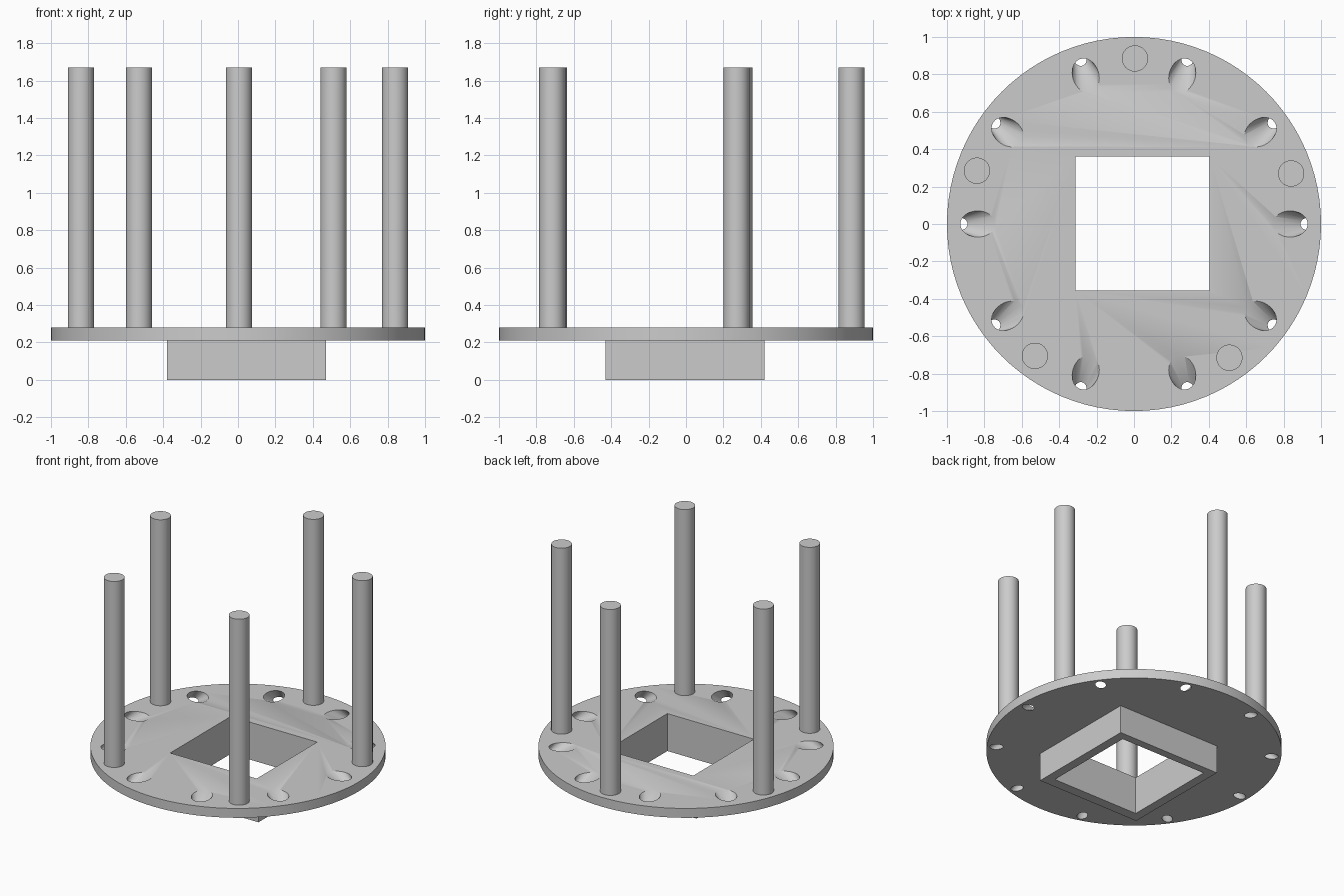
import bpy
import bmesh
from math import cos, sin, pi, radians
from mathutils import Matrix

cube = bpy.data.objects.get("Cube")
if cube:
    bpy.data.objects.remove(cube, do_unlink=True)

# Material
grey = bpy.data.materials.new("plain grey")
grey.use_nodes = True
colour = (0.6, 0.6, 0.6, 1)
grey.diffuse_color = colour
grey.node_tree.nodes["Principled BSDF"].inputs["Base Color"].default_value = colour

PLATE_BOTTOM, PLATE_TOP, POST_TOP = 0.21, 0.28, 1.67


def finish(name, bm):
    bmesh.ops.recalc_face_normals(bm, faces=bm.faces)
    mesh = bpy.data.meshes.new(name)
    bm.to_mesh(mesh)
    bm.free()
    mesh.materials.append(grey)
    obj = bpy.data.objects.new(name, mesh)
    bpy.context.collection.objects.link(obj)
    return obj


def cylinder(name, x, y, radius, z0, z1, sides):
    bm = bmesh.new()
    bmesh.ops.create_cone(bm, cap_ends=True, segments=sides, radius1=radius, radius2=radius,
                          depth=z1 - z0, matrix=Matrix.Translation((x, y, (z0 + z1) / 2)))
    return finish(name, bm)


def box(name, x, y, size, z0, z1):
    bm = bmesh.new()
    place = Matrix.Translation((x, y, (z0 + z1) / 2))
    bmesh.ops.create_cube(bm, size=1, matrix=place @ Matrix.Diagonal((size, size, z1 - z0, 1)))
    return finish(name, bm)


def boolean(target, tool, operation):
    mod = target.modifiers.new("cut", 'BOOLEAN')
    mod.operation, mod.object, mod.solver = operation, tool, 'EXACT'
    bpy.context.view_layer.objects.active = target
    bpy.ops.object.modifier_apply(modifier=mod.name)
    bpy.data.objects.remove(tool, do_unlink=True)


def smooth(obj, angle):
    bpy.ops.object.select_all(action='DESELECT')
    obj.select_set(True)
    bpy.context.view_layer.objects.active = obj
    bpy.ops.object.shade_smooth_by_angle(angle=radians(angle))


def slanted_holes(count, sides=32):
    """Tapered holes that lean outward and narrow towards the underside."""
    bm = bmesh.new()
    for k in range(count):
        turn = Matrix.Rotation(2 * pi * k / count, 4, 'Z')
        rings = []
        for t in (-0.3, 1.3):
            centre, along, across = 0.935 - 0.1 * t, 0.045 + 0.048 * t, 0.035 + 0.035 * t
            z = PLATE_BOTTOM + (PLATE_TOP - PLATE_BOTTOM) * t
            rings.append([bm.verts.new(turn @ Matrix.Translation(
                (centre + along * cos(a), across * sin(a), z)).translation)
                for a in (2 * pi * i / sides for i in range(sides))])
        low, high = rings
        bm.faces.new(low)
        bm.faces.new(high)
        for i in range(sides):
            j = (i + 1) % sides
            bm.faces.new((low[i], low[j], high[j], high[i]))
    return finish("hole_cutter", bm)


# Round plate with a square socket below and an opening through both
plate = cylinder("base_plate", 0, 0, 1, PLATE_BOTTOM, PLATE_TOP, 96)
boolean(plate, box("socket", 0.045, -0.005, 0.85, 0, 0.245), 'UNION')
boolean(plate, box("opening", 0.045, 0.003, 0.715, -0.1, 0.5), 'DIFFERENCE')
boolean(plate, slanted_holes(10), 'DIFFERENCE')
smooth(plate, 30)

# Five upright posts
posts = {
    "back_post": (0.005, 0.885),
    "left_post": (0.84, 0.27),
    "right_post": (-0.84, 0.285),
    "front_left_post": (0.51, -0.715),
    "front_right_post": (-0.53, -0.705),
}
for name, (x, y) in posts.items():
    smooth(cylinder(name, x, y, 0.07, PLATE_TOP, POST_TOP, 48), 30)
